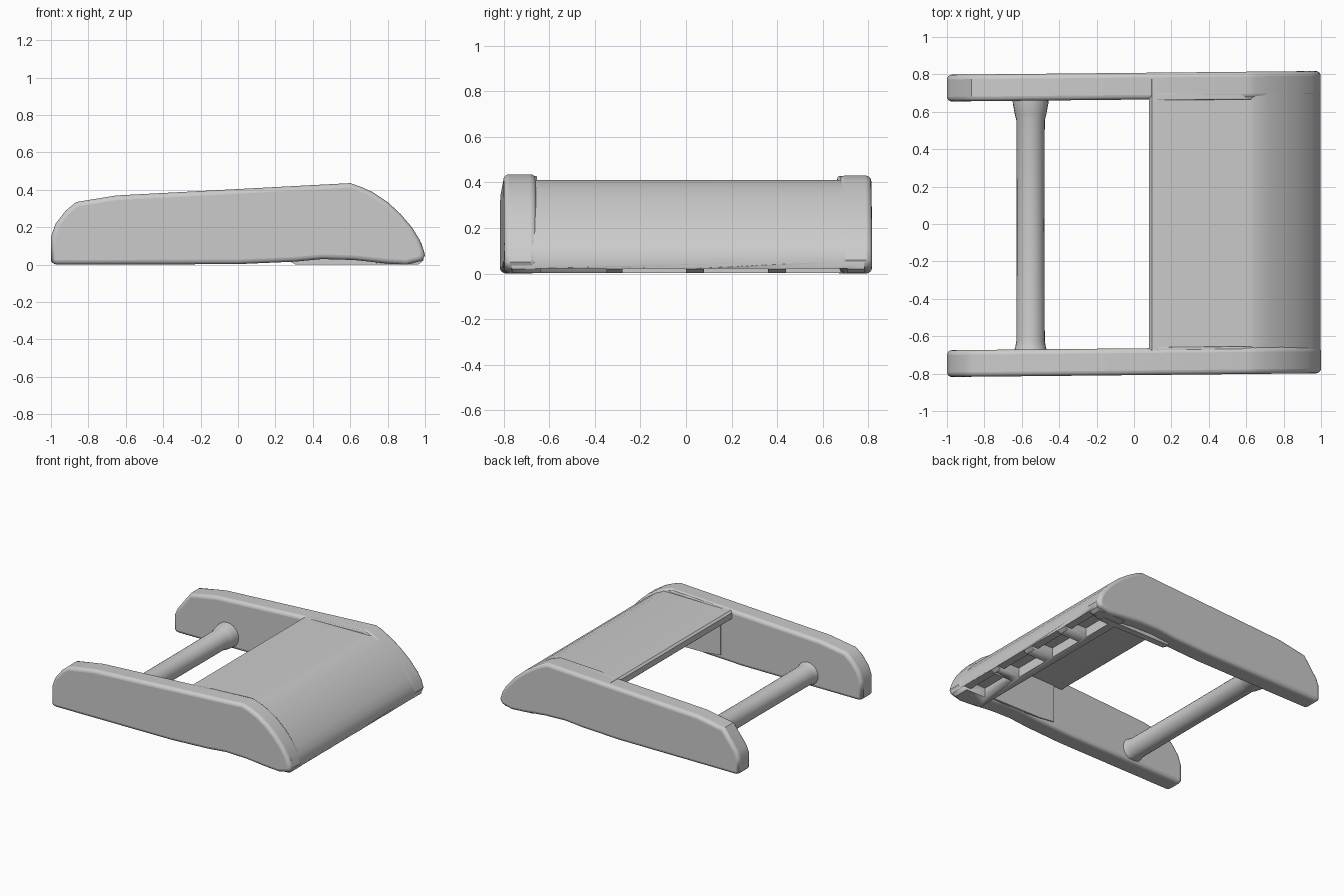
import bpy, bmesh, math

if "Cube" in bpy.data.objects:
    bpy.data.objects.remove(bpy.data.objects["Cube"])

SKEW = 0.01  # the whole part leans slightly in y along its length


def extrude_y(name, profile, y0, y1, bevel=0.0, skew=SKEW):
    """Extrude an (x, z) outline from y0 to y1."""
    bm = bmesh.new()
    face = bm.faces.new([bm.verts.new((x, y0, z)) for x, z in profile])
    ext = bmesh.ops.extrude_face_region(bm, geom=[face])
    for v in ext["geom"]:
        if isinstance(v, bmesh.types.BMVert):
            v.co.y = y1
    for v in bm.verts:
        v.co.y += skew * v.co.x
    bmesh.ops.recalc_face_normals(bm, faces=bm.faces)
    return finish(name, bm, bevel)


def finish(name, bm, bevel=0.0):
    mesh = bpy.data.meshes.new(name)
    bm.to_mesh(mesh)
    bm.free()
    obj = bpy.data.objects.new(name, mesh)
    bpy.context.collection.objects.link(obj)
    if bevel:
        m = obj.modifiers.new("Rounding", "BEVEL")
        m.width, m.segments = bevel, 4
        m.limit_method, m.angle_limit = "ANGLE", math.radians(50)
    bpy.ops.object.select_all(action="DESELECT")
    obj.select_set(True)
    bpy.context.view_layer.objects.active = obj
    bpy.ops.object.shade_smooth_by_angle(angle=math.radians(35))
    return obj


# Side rails with a shallow arch underneath; the far rail has straighter ends
arch = [(0.90, 0.0), (0.80, 0.006), (0.62, 0.025), (0.45, 0.03), (0.30, 0.016), (0.0, 0.003)]
near_rail = [(-0.985, 0.0), (-1.0, 0.02), (-1.0, 0.15), (-0.975, 0.22), (-0.92, 0.29),
             (-0.865, 0.335), (-0.65, 0.37), (0.60, 0.436), (0.66, 0.415), (0.72, 0.388),
             (0.80, 0.335), (0.87, 0.27), (0.93, 0.20), (0.97, 0.135), (0.992, 0.08),
             (1.0, 0.05), (0.985, 0.022)] + arch
far_rail = [(-0.985, 0.0), (-1.0, 0.02), (-1.0, 0.13), (-0.98, 0.18), (-0.87, 0.325),
            (-0.65, 0.365), (0.60, 0.43), (0.65, 0.41), (0.72, 0.37), (0.80, 0.315),
            (0.88, 0.245), (0.95, 0.165), (0.98, 0.115), (0.998, 0.06), (0.985, 0.022)] + arch
extrude_y("near_side_rail", near_rail, -0.665, -0.808, 0.03)
extrude_y("far_side_rail", far_rail, 0.665, 0.808, 0.03)

# Top plate and front panel as one open-backed shell with a rounded rear edge
shell = [(0.08, 0.392), (0.095, 0.405), (0.61, 0.411), (0.65, 0.405), (0.72, 0.37),
         (0.80, 0.315), (0.88, 0.245), (0.95, 0.163), (0.98, 0.113), (0.996, 0.06),
         (0.99, 0.02), (0.965, 0.002), (0.74, 0.002), (0.74, 0.09), (0.85, 0.11),
         (0.79, 0.21), (0.70, 0.29), (0.62, 0.34), (0.095, 0.335), (0.08, 0.348)]
panel = extrude_y("top_and_front_panel", shell, -0.775, 0.775)

# Four pockets in the underside of the front lip, each with a shallow slot to the front
pocket = [(0.80, -0.05), (1.05, -0.05), (1.05, 0.022), (0.93, 0.022), (0.93, 0.075), (0.80, 0.075)]
for i, (a, b) in enumerate(((-0.64, -0.35), (-0.28, 0.0), (0.08, 0.36), (0.44, 0.71))):
    cutter = extrude_y("pocket_cutter_%d" % i, pocket, a, b, skew=0)
    cutter.hide_render = True
    cutter.hide_set(True)
    m = panel.modifiers.new("Pocket", "BOOLEAN")
    m.operation, m.solver, m.object = "DIFFERENCE", "EXACT", cutter

# Inner cheeks that thicken the rails beneath the plate
cheek = [(0.17, 0.05), (0.30, 0.035), (0.80, 0.03), (0.80, 0.20), (0.64, 0.36), (0.17, 0.37)]
for side, label in ((-1, "near"), (1, "far")):
    extrude_y(label + "_inner_cheek", cheek, side * 0.657, side * 0.72)

# Slim raised edges of the rails where they stand above the plate
curb = [(0.12, 0.39), (0.12, 0.406), (0.58, 0.428), (0.63, 0.412), (0.63, 0.39)]
for side, label in ((-1, "near"), (1, "far")):
    extrude_y(label + "_curb", curb, side * 0.66, side * 0.70, 0.006)

# Low foot strip beside the far rail
extrude_y("foot_strip", [(0.28, 0.016), (0.31, 0.0), (0.88, 0.0), (0.88, 0.05), (0.28, 0.05)],
          0.67, 0.72)

# Cross bar, flaring where it meets the rails
bm = bmesh.new()
stations = [(-0.72, 0.095), (-0.675, 0.09), (-0.655, 0.082), (-0.62, 0.076), (0.0, 0.074),
            (0.56, 0.076), (0.59, 0.084), (0.65, 0.095), (0.72, 0.10)]
rings = []
for y, r in stations:
    rings.append([bm.verts.new((-0.553 + r * math.cos(t * math.tau / 24), y - 0.005,
                                max(0.02, 0.098 + r * math.sin(t * math.tau / 24))))
                  for t in range(24)])
for a, b in zip(rings, rings[1:]):
    for k in range(24):
        bm.faces.new((a[k], a[k - 1], b[k - 1], b[k]))
bm.faces.new(rings[0])
bm.faces.new(rings[-1])
bmesh.ops.recalc_face_normals(bm, faces=bm.faces)
finish("cross_bar", bm)
